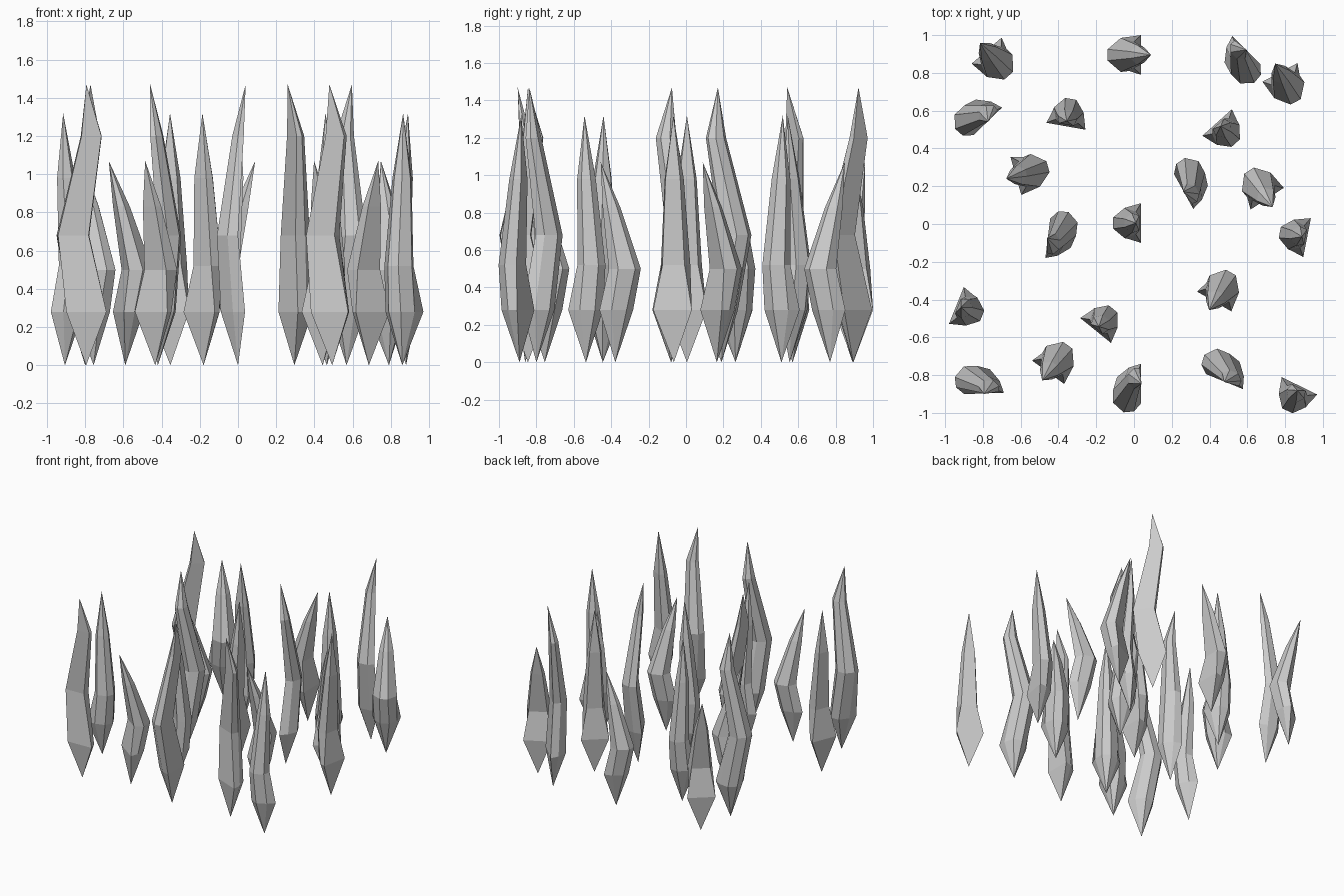
import bpy, bmesh
from math import radians

if "Cube" in bpy.data.objects:
    bpy.data.objects.remove(bpy.data.objects["Cube"])

# Each ring: z, front x, back x, centre y, half widths at front / middle / back.
# Every flame starts at a point on the ground and ends at a bent tip.
BASE_RING = (0.28, 0.037, -0.09, 0.0, 0.105, 0.085, 0.035)

SHAPES = {
    "short_flame": dict(
        rings=[BASE_RING,
               (0.50, 0.00, -0.14, 0.0, 0.070, 0.090, 0.030),
               (0.83, 0.055, -0.02, 0.0, 0.040, 0.052, 0.018)],
        tip=(0.09, 0.0, 1.07)),
    "medium_flame": dict(
        rings=[BASE_RING,
               (0.52, 0.01, -0.11, 0.0, 0.060, 0.080, 0.030),
               (0.98, 0.028, -0.05, 0.0, 0.040, 0.052, 0.022)],
        tip=(0.01, 0.0, 1.32)),
    "tall_flame": dict(
        rings=[BASE_RING,
               (0.68, 0.00, -0.11, -0.067, 0.080, 0.085, 0.035),
               (1.20, 0.030, -0.03, 0.027, 0.052, 0.055, 0.025)],
        tip=(0.04, 0.0, 1.47)),
}

# Placements: x, y, heading of the tip in degrees
PLACES = {
    "short_flame": [(-0.756, 0.89, 131), (0.0, 0.895, 0), (0.79, 0.77, 118),
                    (-0.59, 0.265, 196), (0.685, 0.165, -57),
                    (0.443, -0.378, 240), (-0.433, -0.755, 234)],
    "medium_flame": [(-0.354, 0.554, 260), (0.465, 0.51, 132), (0.0, 0.005, 0),
                     (0.88, -0.065, -11), (-0.906, -0.445, 158),
                     (-0.18, -0.535, 231), (0.86, -0.89, 64)],
    "tall_flame": [(0.568, 0.894, 45), (-0.80, 0.57, -46), (0.295, 0.19, 209),
                   (-0.42, -0.08, 173), (-0.795, -0.86, -88),
                   (0.0, -0.845, 0), (0.493, -0.80, -112)],
}


def flame_mesh(name, rings, tip):
    """Six-sided faceted flame lofted from a ground point to its tip."""
    bm = bmesh.new()
    bottom = bm.verts.new((0, 0, 0))
    loops = []
    for z, xf, xb, yc, wf, wm, wb in rings:
        xm = xf + (xb - xf) * 0.5
        section = [(xf, -wf), (xf, wf), (xm, wm), (xb, wb), (xb, -wb), (xm, -wm)]
        loops.append([bm.verts.new((x, yc + y, z)) for x, y in section])
    top = bm.verts.new(tip)
    for i in range(6):
        j = (i + 1) % 6
        bm.faces.new((bottom, loops[0][j], loops[0][i]))
        for a, b in zip(loops, loops[1:]):
            bm.faces.new((a[i], a[j], b[j], b[i]))
        bm.faces.new((loops[-1][i], loops[-1][j], top))
    bmesh.ops.recalc_face_normals(bm, faces=bm.faces)
    mesh = bpy.data.meshes.new(name)
    bm.to_mesh(mesh)
    bm.free()
    return mesh


# Scatter seven copies of each flame
for name, shape in SHAPES.items():
    mesh = flame_mesh(name, **shape)
    for n, (x, y, heading) in enumerate(PLACES[name], 1):
        flame = bpy.data.objects.new(f"{name}_{n}", mesh)
        flame.location = (x, y, 0)
        flame.rotation_euler.z = radians(heading)
        bpy.context.collection.objects.link(flame)
